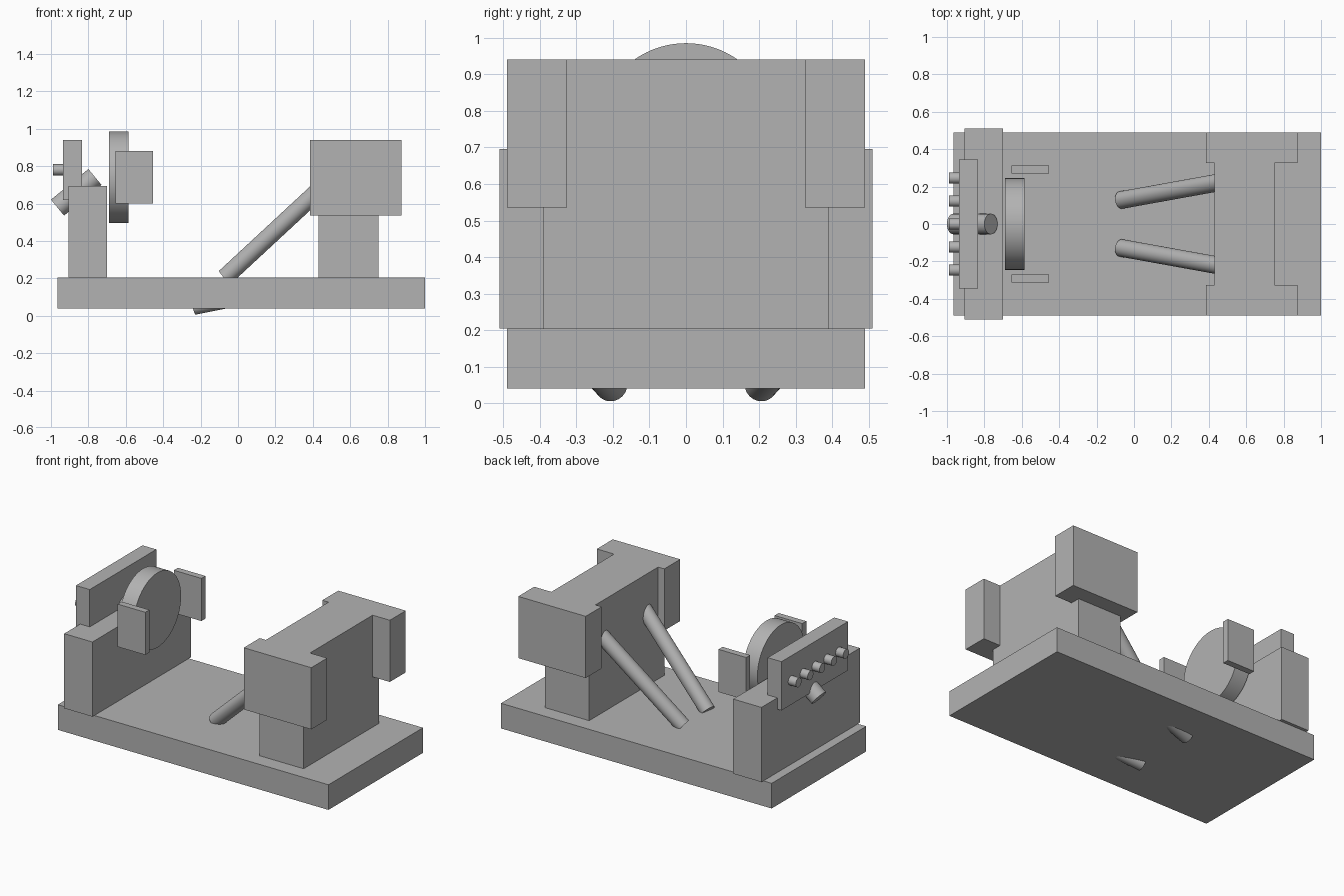
import bpy
import bmesh
import math
from mathutils import Vector

cube = bpy.data.objects.get("Cube")
if cube:
    bpy.data.objects.remove(cube, do_unlink=True)

# One plain grey for everything
grey = bpy.data.materials.new("plain_grey")
grey.use_nodes = True
colour = (0.45, 0.45, 0.45, 1.0)
grey.diffuse_color = colour
grey.node_tree.nodes["Principled BSDF"].inputs["Base Color"].default_value = colour


def finish(name, bm):
    bmesh.ops.recalc_face_normals(bm, faces=bm.faces)
    mesh = bpy.data.meshes.new(name)
    bm.to_mesh(mesh)
    bm.free()
    mesh.materials.append(grey)
    obj = bpy.data.objects.new(name, mesh)
    bpy.context.collection.objects.link(obj)
    return obj


def box(name, x, y, z):
    """Box from (min, max) ranges on each axis."""
    bm = bmesh.new()
    bmesh.ops.create_cube(bm, size=1)
    for v in bm.verts:
        v.co = [r[0] if c < 0 else r[1] for c, r in zip(v.co, (x, y, z))]
    return finish(name, bm)


def prism(name, outline, z0, z1):
    """Flat outline in x and y, extruded upwards."""
    bm = bmesh.new()
    face = bm.faces.new([bm.verts.new((x, y, z0)) for x, y in outline])
    top = bmesh.ops.extrude_face_region(bm, geom=[face])["geom"]
    bmesh.ops.translate(bm, vec=(0, 0, z1 - z0),
                        verts=[g for g in top if isinstance(g, bmesh.types.BMVert)])
    return finish(name, bm)


def rod(name, start, end, radius, segments=48):
    """Smooth cylinder between two points."""
    start, end = Vector(start), Vector(end)
    axis = end - start
    bm = bmesh.new()
    bmesh.ops.create_cone(bm, cap_ends=True, segments=segments, radius1=radius,
                          radius2=radius, depth=axis.length)
    obj = finish(name, bm)
    obj.rotation_mode = "QUATERNION"
    obj.rotation_quaternion = axis.to_track_quat("Z", "Y")
    obj.location = (start + end) / 2
    bpy.ops.object.select_all(action="DESELECT")
    obj.select_set(True)
    bpy.context.view_layer.objects.active = obj
    bpy.ops.object.shade_smooth_by_angle(angle=math.radians(35))
    return obj


# Floor slab and front bulkhead
box("base", (-0.965, 1.0), (-0.49, 0.49), (0.04, 0.205))
box("bulkhead", (-0.905, -0.70), (-0.51, 0.51), (0.205, 0.695))

# Control panel with a row of knobs
box("panel", (-0.935, -0.835), (-0.345, 0.345), (0.62, 0.94))
for i in range(-2, 3):
    y = i * 0.123
    rod(f"knob_{i + 3}", (-0.99, y, 0.78), (-0.93, y, 0.78), 0.03, 32)

# Tilted column, disc and side plates
rod("column", (-0.965, 0, 0.578), (-0.765, 0, 0.742), 0.055)
rod("disc", (-0.69, 0, 0.74), (-0.585, 0, 0.74), 0.245, 96)

# Pedestal and the H-shaped block on top
box("pedestal", (0.43, 0.75), (-0.39, 0.39), (0.205, 0.535))
half = [(0.385, 0.49), (0.385, 0.325), (0.43, 0.325)]
far = [(0.75, 0.325), (0.875, 0.325), (0.875, 0.49)]
lower = [(x, -y) for x, y in reversed(half)]
lower_far = [(x, -y) for x, y in reversed(far)]
prism("upper_block", half + lower + lower_far + far, 0.535, 0.94)

# Paired parts on either side
for side, s in (("left", 1), ("right", -1)):
    box(f"side_plate_{side}", (-0.655, -0.455), sorted((s * 0.27, s * 0.312)), (0.60, 0.88))
    rod(f"brace_{side}", (-0.069, s * 0.128, 0.206), (0.48, s * 0.227, 0.715), 0.047)
    rod(f"lower_rod_{side}", (-0.235, s * 0.205, 0.05), (0.2, s * 0.283, 0.137), 0.045)
